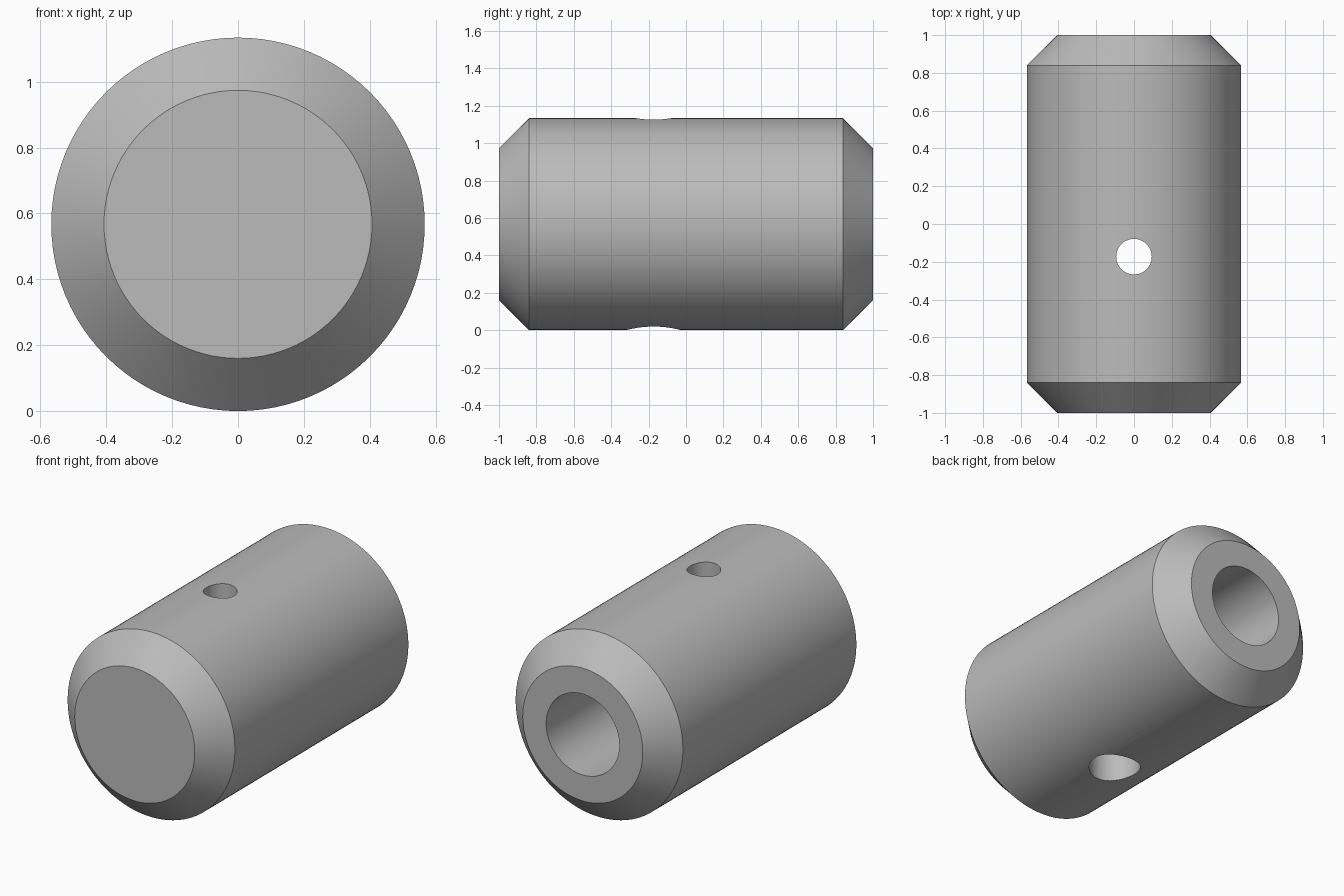
import bpy, bmesh
from math import radians, pi
from mathutils import Matrix, Vector

cube = bpy.data.objects.get("Cube")
if cube:
    bpy.data.objects.remove(cube, do_unlink=True)

R = 0.567          # outer radius, also the height of the axis
CHAMFER = 0.16
BORE = 0.248
BORE_END = -0.55
PIN_Y = -0.173

steel = bpy.data.materials.new("grey_steel")
steel.use_nodes = True
colour = (0.5, 0.5, 0.5, 1)
steel.diffuse_color = colour
steel.node_tree.nodes["Principled BSDF"].inputs["Base Color"].default_value = colour


def make_object(name, bm):
    bmesh.ops.recalc_face_normals(bm, faces=bm.faces)
    mesh = bpy.data.meshes.new(name)
    bm.to_mesh(mesh)
    bm.free()
    mesh.materials.append(steel)
    obj = bpy.data.objects.new(name, mesh)
    bpy.context.collection.objects.link(obj)
    return obj


def lathe(name, profile, steps):
    """Spin (radius, y) points around the y axis."""
    bm = bmesh.new()
    verts = [bm.verts.new((r, y, 0)) for r, y in profile]
    edges = [bm.edges.new(pair) for pair in zip(verts, verts[1:])]
    bmesh.ops.spin(bm, geom=verts + edges, axis=(0, 1, 0), cent=(0, 0, 0),
                   angle=2 * pi, steps=steps)
    bmesh.ops.remove_doubles(bm, verts=bm.verts, dist=1e-5)
    bmesh.ops.translate(bm, verts=bm.verts, vec=(0, 0, R))
    return make_object(name, bm)


def hole_cutter(name, radius, z_low, z_high):
    bm = bmesh.new()
    place = Matrix.Translation(Vector((0, PIN_Y, (z_low + z_high) / 2)))
    bmesh.ops.create_cone(bm, cap_ends=True, segments=64, radius1=radius,
                          radius2=radius, depth=z_high - z_low, matrix=place)
    obj = make_object(name, bm)
    obj.hide_render = True
    return obj


# Chamfered body with a blind bore open at the back
body = lathe("collar_body", [
    (0, -1), (R - CHAMFER, -1), (R, CHAMFER - 1), (R, 1 - CHAMFER),
    (R - CHAMFER, 1), (BORE, 1), (BORE, BORE_END), (0, BORE_END)], 96)

# Cross holes: narrow through the top wall, wide through the bottom wall
cutters = [hole_cutter("top_hole_cutter", 0.094, R, 2 * R + 0.2),
           hole_cutter("bottom_hole_cutter", 0.148, -0.2, R)]
bpy.context.view_layer.objects.active = body
for cutter in cutters:
    mod = body.modifiers.new(cutter.name, "BOOLEAN")
    mod.operation = "DIFFERENCE"
    mod.solver = "EXACT"
    mod.object = cutter
    bpy.ops.object.modifier_apply(modifier=mod.name)
    bpy.data.objects.remove(cutter, do_unlink=True)

# Smooth walls, sharp rims
bpy.ops.object.select_all(action="DESELECT")
body.select_set(True)
bpy.ops.object.shade_smooth_by_angle(angle=radians(30))
